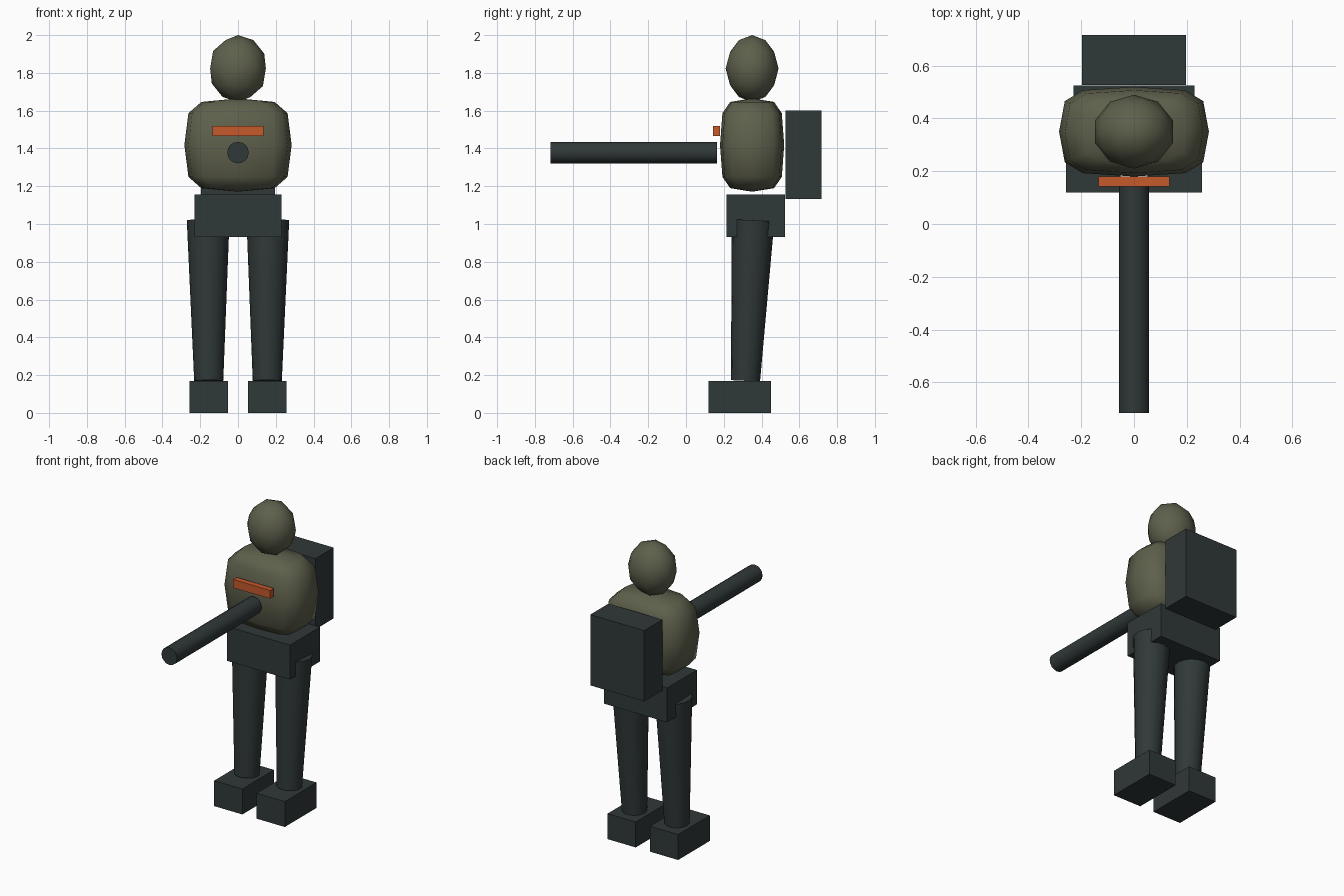
import bpy, bmesh, math
from mathutils import Vector, Matrix

if "Cube" in bpy.data.objects:
    bpy.data.objects.remove(bpy.data.objects["Cube"])


def material(name, rgb):
    m = bpy.data.materials.new(name)
    m.diffuse_color = (*rgb, 1.0)
    m.use_nodes = True
    m.node_tree.nodes["Principled BSDF"].inputs["Base Color"].default_value = m.diffuse_color
    return m


OLIVE = material("olive", (0.112, 0.117, 0.072))
DARK = material("dark slate", (0.030, 0.040, 0.040))
ORANGE = material("orange", (0.56, 0.10, 0.024))


def finish(name, bm, mat, smooth=None):
    bmesh.ops.recalc_face_normals(bm, faces=bm.faces)
    me = bpy.data.meshes.new(name)
    bm.to_mesh(me)
    bm.free()
    me.materials.append(mat)
    ob = bpy.data.objects.new(name, me)
    bpy.context.collection.objects.link(ob)
    if smooth:
        bpy.ops.object.select_all(action='DESELECT')
        ob.select_set(True)
        bpy.context.view_layer.objects.active = ob
        bpy.ops.object.shade_smooth_by_angle(angle=math.radians(smooth))
    return ob


def box(name, lo, hi, mat):
    lo, hi = Vector(lo), Vector(hi)
    bm = bmesh.new()
    bmesh.ops.create_cube(bm, size=1)
    bmesh.ops.scale(bm, vec=hi - lo, verts=bm.verts)
    bmesh.ops.translate(bm, vec=(lo + hi) / 2, verts=bm.verts)
    return finish(name, bm, mat)


def rod(name, a, b, r1, r2, mat, sides=16):
    """Capped cone from point a (radius r1) to point b (radius r2)."""
    a, b = Vector(a), Vector(b)
    d = b - a
    bm = bmesh.new()
    bmesh.ops.create_cone(bm, cap_ends=True, segments=sides, radius1=r1,
                          radius2=r2, depth=d.length)
    rot = Vector((0, 0, 1)).rotation_difference(d).to_matrix().to_4x4()
    bm.transform(Matrix.Translation((a + b) / 2) @ rot)
    return finish(name, bm, mat, 40)


def power(v, e):
    return math.copysign(abs(v) ** e, v) if abs(v) > 1e-5 else 0.0


# torso: boxy rounded form, a sphere pushed outwards towards its corners
bm = bmesh.new()
bmesh.ops.create_uvsphere(bm, u_segments=12, v_segments=6, radius=1)
for v in bm.verts:
    ring = math.hypot(v.co.x, v.co.y)
    ang = math.atan2(v.co.y, v.co.x)
    r = power(ring, 0.55)
    v.co = (0.284 * r * power(math.cos(ang), 0.55),
            0.35 + 0.17 * r * power(math.sin(ang), 0.55),
            1.418 + 0.247 * power(v.co.z, 0.55))
finish("torso", bm, OLIVE, 80)

# head: stretched low-poly ball
bm = bmesh.new()
bmesh.ops.create_icosphere(bm, subdivisions=2, radius=1)
bmesh.ops.scale(bm, vec=(0.155, 0.14, 0.177), verts=bm.verts)
bmesh.ops.translate(bm, vec=(0, 0.35, 1.823), verts=bm.verts)
finish("head", bm, OLIVE, 80)

# hips, backpack, chest stripe
box("hips", (-0.23, 0.215, 0.93), (0.23, 0.525, 1.157), DARK)
box("backpack", (-0.197, 0.527, 1.133), (0.197, 0.717, 1.60), DARK)
box("chest_stripe", (-0.135, 0.143, 1.465), (0.135, 0.18, 1.52), ORANGE)

# barrel held out in front
rod("barrel", (0, 0.165, 1.378), (0, -0.717, 1.378), 0.057, 0.057, DARK)

# legs and feet
for side, s in (("left", -1), ("right", 1)):
    rod(side + "_leg", (s * 0.155, 0.315, 0.17), (s * 0.158, 0.355, 1.02),
        0.077, 0.113, DARK)
    box(side + "_foot", (s * 0.155 - 0.103, 0.12, 0), (s * 0.155 + 0.103, 0.45, 0.168), DARK)
